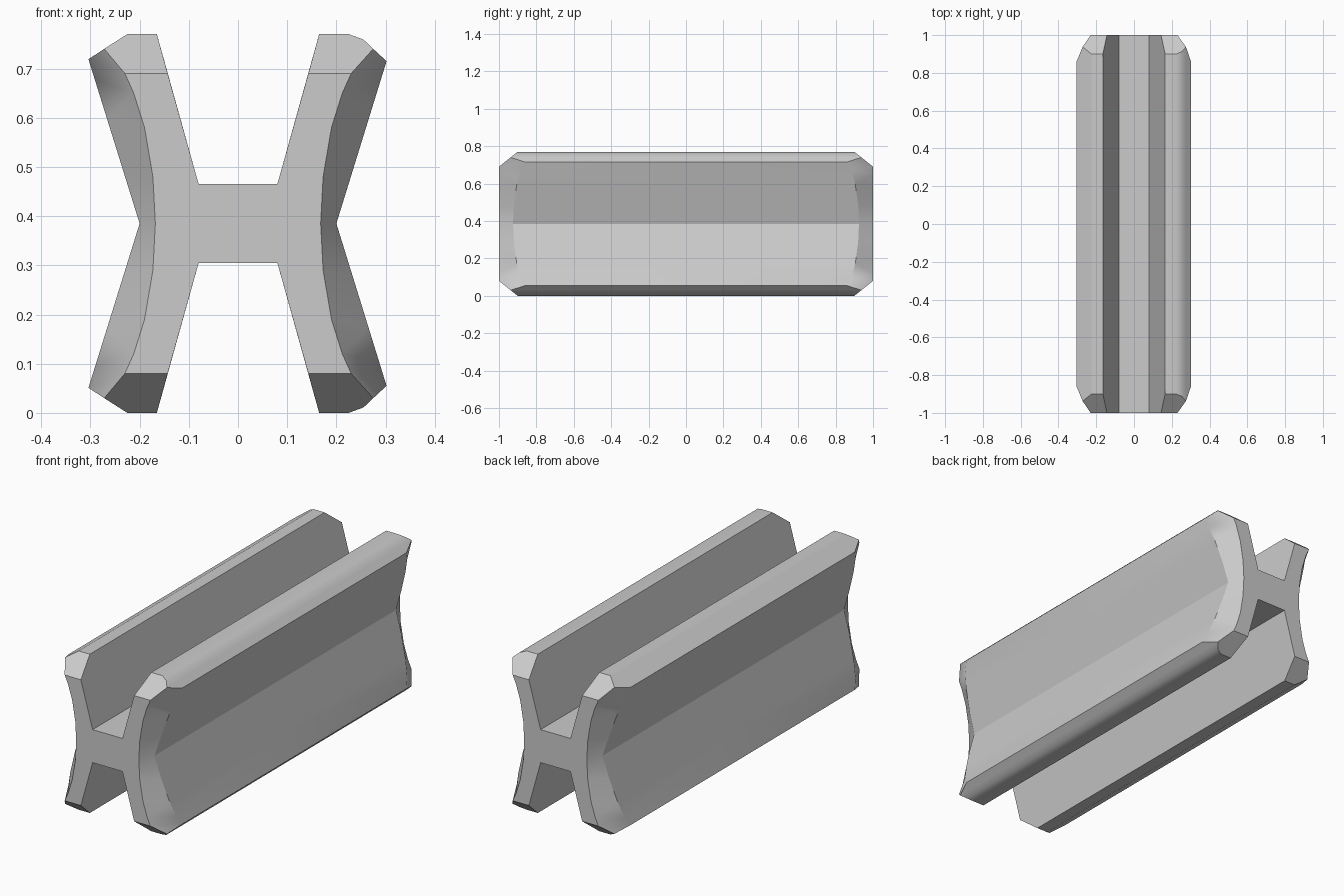
import bpy, bmesh, math

default = bpy.data.objects.get("Cube")
if default:
    bpy.data.objects.remove(default, do_unlink=True)

HALF = 0.385          # half of the height
END_Z, END_Y = 0.305, 0.9   # bevel at the tips of the flanges
WEB = 0.08            # half thickness of the centre web


def bevel_y(z):
    """Length position of the sloped tip bevel at height z."""
    return END_Y + (HALF - z) / (HALF - END_Z) * (1 - END_Y)


# Outer flange: (height, end x, length at which the scooped end begins)
SCOOP = [(0, 0.168, 0.925), (0.095, 0.173, 0.92), (0.195, 0.19, 0.905),
         (0.265, 0.212, 0.885), (END_Z, 0.23, 0.86)]
# Edge chamfer from the outer corner up to the flat top, for each side
CHAMFER = {1: [(0.302, 0.33), (0.275, 0.355), (0.255, 0.374), (0.225, HALF)],
           -1: [(0.304, 0.334), (0.272, 0.355), (0.225, HALF)]}

bm = bmesh.new()


def add_octant(sx, sy, sz):
    def face(*points):
        bm.faces.new([bm.verts.new((x * sx, y * sy, z * sz)) for x, y, z in points])

    def mid(p):
        return (p[0], 0, p[2])

    chamfer = CHAMFER[sx]
    corner_x, corner_z = chamfer[0]
    ends = [(x, 1, z) for z, x, y in SCOOP]
    sides = [(0.2 + (corner_x - 0.2) * z / END_Z, y, corner_z * z / END_Z)
             for z, x, y in SCOOP]
    rim = [(x, bevel_y(z), z) for x, z in chamfer[1:]]
    inner_top = (0.165, END_Y, HALF)
    inner_end = (0.143, 1, END_Z)
    root = (WEB, 1, WEB)
    centre = (0, 1, WEB)

    # Long outer side and its scooped end
    for a, b, c, d in zip(sides, sides[1:], ends[1:], ends):
        face(mid(a), mid(b), b, a)
        face(a, b, c, d)
    face(sides[-1], rim[0], ends[-1])
    # Chamfer and flat top
    strip = [sides[-1]] + rim + [inner_top]
    for a, b in zip(strip, strip[1:]):
        face(mid(a), mid(b), b, a)
    # Inner flange wall and web
    face(mid(inner_top), inner_top, inner_end, root, mid(root))
    face(mid(root), root, centre, mid(centre))
    # Tip bevel and flat end
    face(*rim, inner_top, inner_end, ends[-1])
    face(*ends, inner_end, root, centre, (0, 1, 0))


for sx in (1, -1):
    for sy in (1, -1):
        for sz in (1, -1):
            add_octant(sx, sy, sz)

bmesh.ops.remove_doubles(bm, verts=bm.verts, dist=0.0005)
bmesh.ops.recalc_face_normals(bm, faces=bm.faces)

mesh = bpy.data.meshes.new("flanged_beam")
bm.to_mesh(mesh)
bm.free()
beam = bpy.data.objects.new("flanged_beam", mesh)
bpy.context.collection.objects.link(beam)
beam.location.z = HALF

# Colour
grey = bpy.data.materials.new("light_grey")
grey.use_nodes = True
colour = (0.6, 0.6, 0.6, 1)
grey.diffuse_color = colour
grey.node_tree.nodes["Principled BSDF"].inputs["Base Color"].default_value = colour
mesh.materials.append(grey)

# Smooth the scooped ends, keep the rest crisp
bpy.ops.object.select_all(action="DESELECT")
beam.select_set(True)
bpy.context.view_layer.objects.active = beam
bpy.ops.object.shade_smooth_by_angle(angle=math.radians(30))
weighted = beam.modifiers.new("weighted_normals", "WEIGHTED_NORMAL")
weighted.keep_sharp = True
